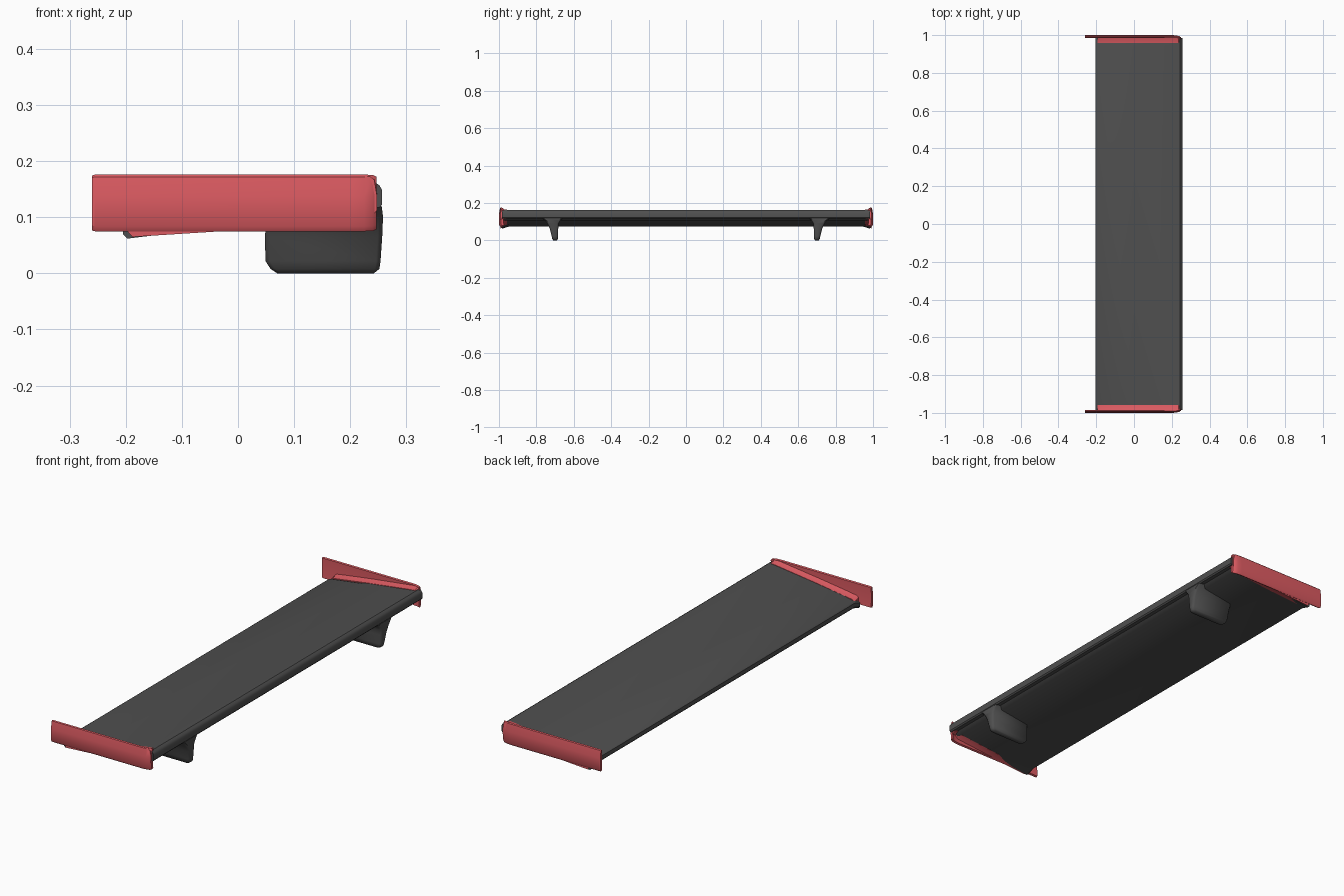
import bpy, bmesh, math

if "Cube" in bpy.data.objects:
    bpy.data.objects.remove(bpy.data.objects["Cube"])


def material(name, colour):
    m = bpy.data.materials.new(name)
    m.diffuse_color = (*colour, 1)
    m.use_nodes = True
    m.node_tree.nodes["Principled BSDF"].inputs["Base Color"].default_value = m.diffuse_color
    return m


GREY = material("dark_grey", (0.078, 0.078, 0.078))
RED = material("red", (0.72, 0.105, 0.122))


def loft(name, rings, mat, angle=35):
    """Skin a list of equal-length point rings and cap both ends."""
    bm = bmesh.new()
    vs = [[bm.verts.new(p) for p in r] for r in rings]
    n = len(rings[0])
    for a, b in zip(vs, vs[1:]):
        for i in range(n):
            j = (i + 1) % n
            bm.faces.new((a[i], a[j], b[j], b[i]))
    bm.faces.new(vs[0])
    bm.faces.new(vs[-1])
    bmesh.ops.recalc_face_normals(bm, faces=bm.faces)
    me = bpy.data.meshes.new(name)
    bm.to_mesh(me)
    bm.free()
    me.materials.append(mat)
    ob = bpy.data.objects.new(name, me)
    bpy.context.collection.objects.link(ob)
    bpy.ops.object.select_all(action='DESELECT')
    ob.select_set(True)
    bpy.context.view_layer.objects.active = ob
    bpy.ops.object.shade_smooth_by_angle(angle=math.radians(angle))
    return ob


# Wing blade: tilted section, leading edge low at -x, thick lip at +x
WING = [(-.205, .083), (-.197, .075), (0, .087), (.215, .107), (.232, .119),
        (.252, .117), (.257, .123), (.257, .148), (.252, .157), (.243, .163),
        (.225, .162), (0, .134), (-.194, .107), (-.203, .1)]


def wing_ring(y, droop=0):
    return [(x, y, z - droop * max(0, min(1, -x / .15 + .1))) for x, z in WING]


loft("wing_blade", [wing_ring(-.985, .013), wing_ring(-.945), wing_ring(.945),
                    wing_ring(.985, .013)], GREY)


# Flared joint between blade and end plate
def joint_ring(y, grow):
    ring = []
    for x, z in WING:
        mid = .119 + .12 * x
        ring.append((x * .96 + .001, y, z + (grow if z > mid else -grow)))
    return ring


# End plate: thin section, upper half leaning in, rounded at the +x end
PLATE = [(.994, .075), (1.0, .084), (1.0, .138), (.995, .172), (.991, .176),
         (.986, .172), (.988, .125), (.986, .079)]


def plate_ring(s, x, shrink, inset):
    return [(x, s * (y - inset), .125 + (z - .125) * shrink) for y, z in PLATE]


# Support foot: rounded-rectangle outlines stacked upward, widening into the blade
# z, x min, x max, centre y, half thickness
FOOT = [(0, .07, .242, .7, .010), (.008, .058, .252, .7, .015),
        (.022, .049, .254, .701, .017), (.065, .048, .257, .706, .023),
        (.09, .05, .258, .711, .03), (.105, .052, .258, .712, .04),
        (.12, .056, .256, .713, .055)]


def foot_ring(s, z, x0, x1, yc, h):
    c = .008
    pts = [(x0, -h + c), (x0 + c, -h), (x1 - c, -h), (x1, -h + c),
           (x1, h - c), (x1 - c, h), (x0 + c, h), (x0, h - c)]
    return [(x, s * (yc + y), z) for x, y in pts]


for s, side in ((-1, "front"), (1, "back")):
    loft(side + "_joint", [joint_ring(s * .957, .001), joint_ring(s * .975, .004),
                           joint_ring(s * .991, .010)], RED)
    loft(side + "_end_plate",
         [plate_ring(s, -.26, .97, 0), plate_ring(s, -.255, 1, 0),
          plate_ring(s, .205, 1, 0), plate_ring(s, .225, 1, .002),
          plate_ring(s, .24, .99, .006), plate_ring(s, .247, .93, .012)], RED)
    loft(side + "_support", [foot_ring(s, *f) for f in FOOT], GREY, 50)
